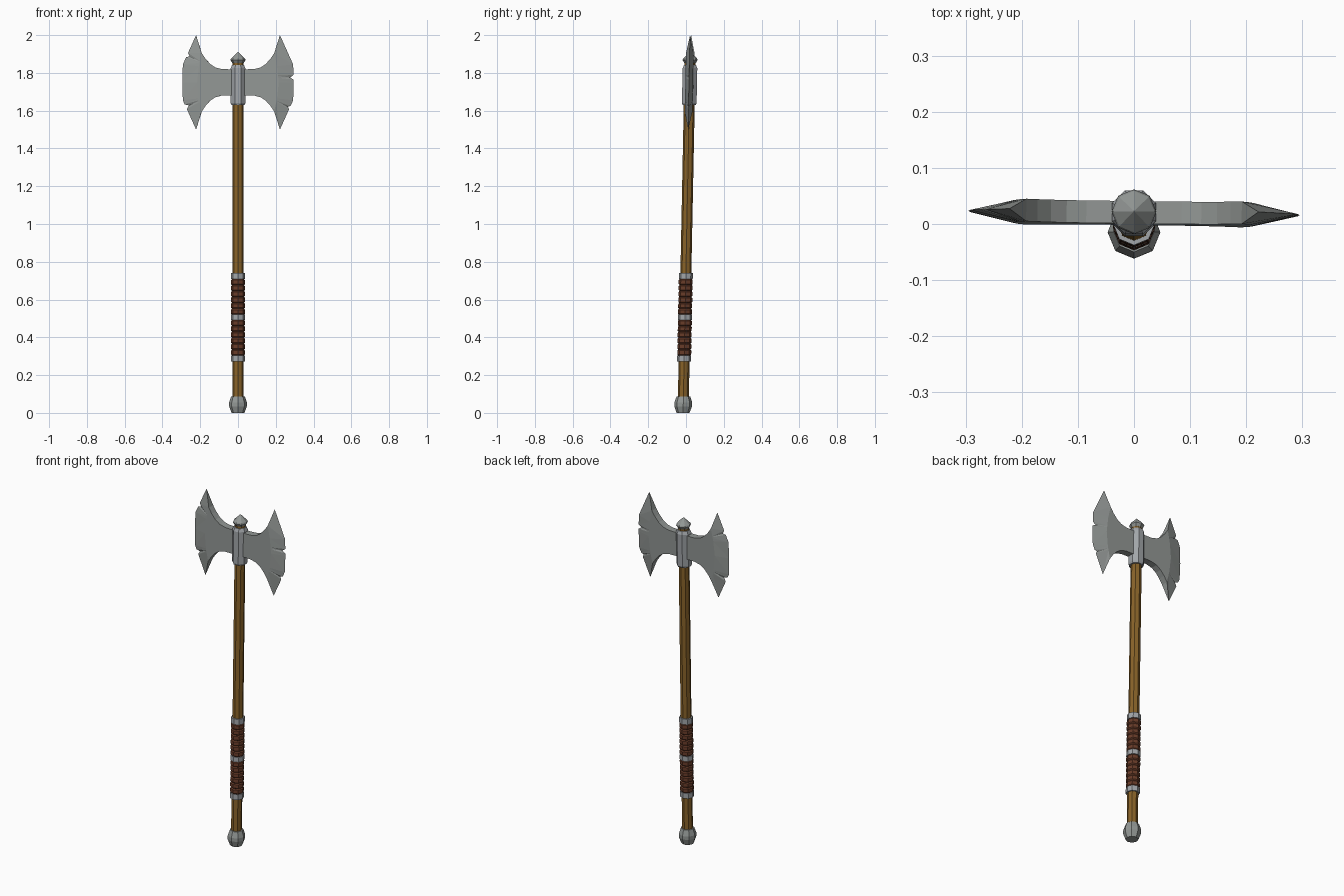
import bpy, bmesh, math
from mathutils import Matrix, Vector

if "Cube" in bpy.data.objects:
    bpy.data.objects.remove(bpy.data.objects["Cube"])

def material(name, rgb):
    m = bpy.data.materials.new(name)
    m.diffuse_color = (*rgb, 1)
    m.use_nodes = True
    m.node_tree.nodes["Principled BSDF"].inputs["Base Color"].default_value = m.diffuse_color
    return m

STEEL = material("blade steel", (0.29, 0.31, 0.30))
BAND = material("pale steel", (0.36, 0.38, 0.40))
WOOD = material("golden wood", (0.25, 0.125, 0.022))
LEATHER = material("brown leather", (0.14, 0.045, 0.022))

# The whole weapon leans back slightly: y grows with z
LEAN = Matrix.Translation((0, -0.0155, 0)) @ Matrix(
    ((1, 0, 0, 0), (0, 1, 0.02, 0), (0, 0, 1, 0), (0, 0, 0, 1)))

def finish(name, bm, mat):
    bmesh.ops.recalc_face_normals(bm, faces=bm.faces)
    bm.transform(LEAN)
    me = bpy.data.meshes.new(name)
    bm.to_mesh(me)
    bm.free()
    me.materials.append(mat)
    ob = bpy.data.objects.new(name, me)
    bpy.context.collection.objects.link(ob)
    return ob

def lathe(name, profile, mat, turn=0.0, sides=8):
    """Faceted solid of revolution from (radius, z) pairs; radius 0 makes a point."""
    bm = bmesh.new()
    rings = []
    for r, z in profile:
        if r == 0:
            rings.append([bm.verts.new((0, 0, z))] * sides)
        else:
            rings.append([bm.verts.new((r * math.cos(turn + i * math.tau / sides),
                                        r * math.sin(turn + i * math.tau / sides), z))
                          for i in range(sides)])
    for a, b in zip(rings, rings[1:]):
        for i in range(sides):
            k = (i + 1) % sides
            quad = [a[i], a[k], b[k], b[i]]
            bm.faces.new(list(dict.fromkeys(quad)))
    for ring in (rings[0], rings[-1]):
        if ring[0] is not ring[1]:
            bm.faces.new(ring)
    return finish(name, bm, mat)

# Shaft
lathe("shaft", [(0.029, 0.06), (0.029, 1.858)], WOOD)

# Pommel and top finial
lathe("pommel", [(0.034, 0), (0.047, 0.035), (0.047, 0.055), (0.036, 0.088)], STEEL)
lathe("finial", [(0.030, 1.852), (0.040, 1.868), (0.037, 1.876), (0, 1.912)], STEEL)

# Grip: three metal bands with two ribbed leather wraps between
for i, (z0, z1) in enumerate([(0.273, 0.304), (0.492, 0.520), (0.708, 0.740)]):
    lathe(f"grip_band_{i + 1}", [(0.037, z0), (0.037, z1)], BAND)
for i, (z0, z1) in enumerate([(0.304, 0.492), (0.520, 0.708)]):
    ribs, prof = 6, []
    h = (z1 - z0) / ribs
    for k in range(ribs):
        z = z0 + k * h
        prof += [(0.032, z), (0.037, z + 0.18 * h), (0.037, z + 0.82 * h)]
    lathe(f"leather_wrap_{i + 1}", prof + [(0.032, z1)], LEATHER)

# Head socket
lathe("head_socket", [(0.038, 1.63), (0.042, 1.64), (0.042, 1.825), (0.034, 1.842)],
      BAND, turn=math.pi / 8)

# Blades: thick body, bevelled outwards to a sharp nicked edge
MID, T = 1.75, 0.02
CONCAVE = [(0.0, 0.068), (0.085, 0.070), (0.120, 0.079), (0.148, 0.098),
           (0.172, 0.125)]                        # upper inner curve, z from MID
BEVEL = [(0.192, 0.155), (0.207, 0.085), (0.216, 0.0), (0.207, -0.085), (0.192, -0.155)]
EDGE = [(0.222, 0.25), (0.292, 0.095), (0.295, 0.0), (0.292, -0.095), (0.222, -0.25)]

def along(path, s):
    i = min(int(s), len(path) - 2)
    return Vector(path[i]).lerp(Vector(path[i + 1]), s - i)

def blade(name, side, nicks):
    # stations along the edge; each nick adds three of them, the middle one cut in
    stations = [(float(i), 0) for i in range(5)]
    for s, half, depth in nicks:
        stations += [(s - half, 0), (s, depth), (s + half, 0)]
    stations.sort()
    bm = bmesh.new()

    def vert(p, y):
        return bm.verts.new((side * p[0], y, MID + p[1]))

    rim = [along(BEVEL, s) for s, d in stations]
    outline = [Vector(p) for p in CONCAVE] + rim + [Vector((x, -z)) for x, z in CONCAVE[::-1]]
    front = [vert(p, -T) for p in outline]
    back = [vert(p, T) for p in outline]
    edge = []
    for s, d in stations:
        e = along(EDGE, s)
        edge.append(vert(e + (along(BEVEL, s) - e).normalized() * d, 0))
    bm.faces.new(front)
    bm.faces.new(back[::-1])
    a = len(CONCAVE)
    b = a + len(rim) - 1
    for i in range(len(outline)):
        k = (i + 1) % len(outline)
        if a <= i < b:                            # cutting bevels
            for layer in (front, back):
                bm.faces.new([layer[i], layer[k], edge[k - a]])
                bm.faces.new([layer[i], edge[k - a], edge[i - a]])
        else:                                     # thick inner rim
            bm.faces.new([front[i], front[k], back[k], back[i]])
    bm.faces.new([front[a], back[a], edge[0]])    # horn tips
    bm.faces.new([front[b], back[b], edge[-1]])
    bm.transform(Matrix.Rotation(-0.013, 4, 'Z'))
    return finish(name, bm, STEEL)

blade("blade_right", 1, [(1.72, 0.13, 0.018), (3.25, 0.06, 0.012)])
blade("blade_left", -1, [(0.68, 0.07, 0.016), (3.22, 0.08, 0.018)])
